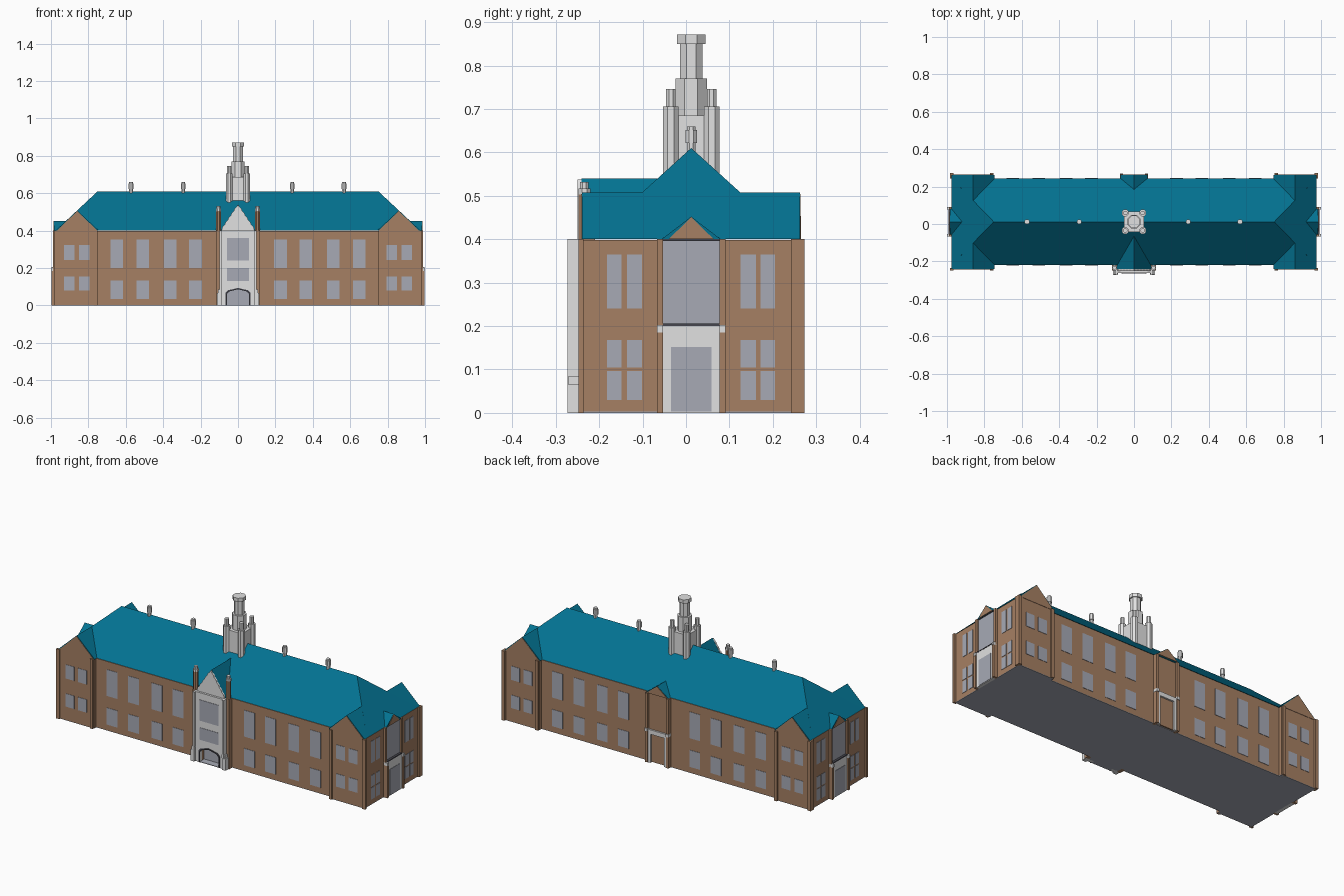
import bpy, bmesh, math
from mathutils import Vector

if "Cube" in bpy.data.objects:
    bpy.data.objects.remove(bpy.data.objects["Cube"])


def mat(name, r, g, b):
    m = bpy.data.materials.new(name)
    m.diffuse_color = (r, g, b, 1)
    m.use_nodes = True
    m.node_tree.nodes["Principled BSDF"].inputs["Base Color"].default_value = m.diffuse_color
    return m


BRICK = mat("brick", 0.38, 0.215, 0.125)
ROOF = mat("teal roof", 0.001, 0.17, 0.285)
STONE = mat("pale stone", 0.75, 0.75, 0.75)
GLASS = mat("grey glass", 0.385, 0.40, 0.46)
DARK = mat("dark slate", 0.06, 0.06, 0.075)


def finish(name, bm, m):
    bmesh.ops.recalc_face_normals(bm, faces=bm.faces)
    me = bpy.data.meshes.new(name)
    bm.to_mesh(me)
    bm.free()
    me.materials.append(m)
    ob = bpy.data.objects.new(name, me)
    bpy.context.collection.objects.link(ob)
    return ob


def add_box(bm, x0, x1, y0, y1, z0, z1):
    vs = bmesh.ops.create_cube(bm, size=1)["verts"]
    for v in vs:
        v.co = Vector((x1 if v.co.x > 0 else x0, y1 if v.co.y > 0 else y0, z1 if v.co.z > 0 else z0))


def boxes(name, m, items):
    bm = bmesh.new()
    for b in items:
        add_box(bm, *b)
    return finish(name, bm, m)


def mirrored(items):
    return items + [(-b[1], -b[0]) + tuple(b[2:]) for b in items]


def prism(name, m, profile, axis, lo, hi):
    """Extrude an (a, z) profile along the x or y axis."""
    bm = bmesh.new()
    put = (lambda a, z, t: (t, a, z)) if axis == "x" else (lambda a, z, t: (a, t, z))
    face = bm.faces.new([bm.verts.new(put(a, z, lo)) for a, z in profile])
    ext = bmesh.ops.extrude_face_region(bm, geom=[face])["geom"]
    d = Vector(put(0, 0, hi - lo))
    bmesh.ops.translate(bm, verts=[v for v in ext if isinstance(v, bmesh.types.BMVert)], vec=d)
    return finish(name, bm, m)


def octagons(name, m, items, sides=8):
    """Stacked upright columns: (x, y, flat radius, z0, z1)."""
    bm = bmesh.new()
    for x, y, r, z0, z1 in items:
        rr = r / math.cos(math.pi / sides)
        rings = [[bm.verts.new((x + rr * math.cos((i + .5) * math.tau / sides),
                                y + rr * math.sin((i + .5) * math.tau / sides), z))
                  for i in range(sides)] for z in (z0, z1)]
        bm.faces.new(rings[0])
        bm.faces.new(rings[1])
        for i in range(sides):
            j = (i + 1) % sides
            bm.faces.new((rings[0][i], rings[0][j], rings[1][j], rings[1][i]))
    return finish(name, bm, m)


E, CY = 0.40, 0.012          # eave height, ridge line
F, B = -0.22, 0.244          # main walls
WF, WB = -0.24, 0.262        # wing walls
T, G = E - .002, .003        # wall top, wall bottom

# Main walls and wings on a thin floor slab
boxes("main_walls", BRICK, [(-0.76, 0.76, F, B, G, T)])
boxes("wing_walls", BRICK, mirrored([(0.75, 0.974, WF, WB, G, T)]))
boxes("floor_slab", GLASS, [(-0.75, 0.75, F, B, 0, G), (-.1, .1, -.262, F, 0, G)]
      + mirrored([(0.75, 0.974, WF, WB, 0, G)]))

# Hipped main roof
bm = bmesh.new()
ends = []
for s in (-1, 1):
    ends.append([bm.verts.new(p) for p in ((s * .975, F, E), (s * .975, B, E), (s * .75, CY, .61))])
(a, b, c), (d, e, f) = ends
for q in ((a, b, c), (d, e, f), (a, d, f, c), (b, e, f, c), (a, b, e, d)):
    bm.faces.new(q)
finish("main_roof", bm, ROOF)

# Wing roofs, brick gables and side bay roofs
for s, side in ((-1, "left"), (1, "right")):
    tri = [(s * .745, E), (s * .975, E), (s * .86, .507)]
    prism(side + "_wing_roof", ROOF, tri, "y", WF, WB)
    gable = [(s * .75, T), (s * .970, T), (s * .86, .504)]
    prism(side + "_front_gable", BRICK, gable, "y", WF - .002, WF + .002)
    prism(side + "_back_gable", BRICK, gable, "y", WB - .002, WB + .002)
    x0, x1 = sorted((s * .92, s * .984))
    prism(side + "_bay_roof", ROOF, [(CY - .068, E), (CY + .068, E), (CY, .452)], "x", x0, x1)
    x0, x1 = sorted((s * .980, s * .986))
    prism(side + "_bay_gable", BRICK, [(CY - .052, E), (CY + .052, E), (CY, .451)], "x", x0, x1)

# Corner piers
piers = []
for x0, x1 in ((.752, .77), (.965, .985)):
    piers += [(x0, x1, -.248, -.236, 0, E), (x0, x1, .242, .273, 0, E)]
boxes("corner_piers", BRICK, mirrored(piers))

# Side bays: piers, stone doorway, tall glass and dark sills
boxes("side_bay_piers", BRICK, mirrored([(.97, .988, CY + o - .007, CY + o + .007, 0, E) for o in (-.072, .072)]))
boxes("side_bay_lower_piers", BRICK, mirrored([(.97, .998, CY + o - .007, CY + o + .007, 0, .185) for o in (-.072, .072)]))
boxes("side_bay_caps", STONE, mirrored([(.97, 1.0, CY + o - .007, CY + o + .007, .185, .202) for o in (-.072, .072)]))
boxes("side_door_frames", STONE, mirrored([(.97, .990, CY - .065, CY + .065, 0, .2)]))
boxes("side_doors", GLASS, mirrored([(.988, .992, CY - .047, CY + .047, .003, .152)]))
boxes("side_bay_glass", GLASS, mirrored([(.970, .978, CY - .065, CY + .065, .2, T)]))
boxes("side_bay_sills", DARK, mirrored([(.975, .991, CY - .065, CY + .065, .2, .206),
                                       (.975, .982, CY - .065, CY + .065, .396, .401)]))

# Windows on all four sides
wins = []
for cx in (.227, .362, .51, .648):
    for z0, z1 in ((.20, .352), (.035, .132)):
        wins += [(cx - .034, cx + .034, F - .002, F + .003, z0, z1),
                 (cx - .034, cx + .034, B - .003, B + .002, z0, z1)]
for x0, x1 in ((.795, .85), (.875, .93)):
    for z0, z1 in ((.242, .322), (.08, .155)):
        wins += [(x0, x1, WF - .002, WF + .003, z0, z1), (x0, x1, WB - .003, WB + .002, z0, z1)]
for y0, y1 in ((-.182, -.149), (-.136, -.101), (.126, .161), (.172, .205)):
    for z0, z1 in ((.24, .365), (.104, .168), (.03, .097)):
        wins.append((.971, .976, y0, y1, z0, z1))
boxes("windows", GLASS, mirrored(wins))

# Back entrance bay
boxes("back_bay_wall", BRICK, [(-.065, .065, B - .01, .252, G, T)])
boxes("back_bay_piers", BRICK, mirrored([(.06, .075, B - .01, .266, 0, T)]))
boxes("back_bay_caps", STONE, mirrored([(.059, .076, B, .270, .18, .196)]))
boxes("back_door_frame", STONE, [(-.06, .06, .25, .262, .165, .19)]
      + mirrored([(.044, .06, .25, .262, 0, .165)]))
prism("back_bay_roof", ROOF, [(-.072, E), (.072, E), (0, .454)], "y", .17, .262)
prism("back_bay_gable", BRICK, [(-.066, E), (.066, E), (0, .453)], "y", .26, .265)

# Front entrance: brick bay around a recessed doorway, roof and stone panel
boxes("porch_walls", BRICK, [(-.1, .1, -.242, F + .01, .086, T)]
      + mirrored([(.06, .1, -.242, F + .01, G, .086)]))
prism("porch_roof", ROOF, [(-.09, E), (.09, E), (0, .54)], "y", -.241, -.05)
half = [(.09, 0), (.09, E)]
steps = [(.088, E)]
for i in range(5):                       # stepped parapet
    x, z = .075 - i * .016, .42 + i * .024
    steps += [(x + .008, z), (x - .004, z + .012)]
arch = [(.06, 0), (.06, .06), (.048, .074), (.0, .086)]
mirror_arch = [(-x, z) for x, z in arch[:-1]]
panel = half + [(-x, z) for x, z in reversed(half)] + mirror_arch + arch[::-1]
prism("entrance_panel", STONE, panel, "y", -.262, -.242)
prism("entrance_parapet", STONE, steps + [(0, .537)] + [(-x, z) for x, z in reversed(steps)], "y", -.250, -.240)
boxes("front_door", GLASS, [(-.06, .06, F - .002, F + .002, G, .087)])
outer = [(x * 1.12, z + .007 if z else 0) for x, z in arch]
prism("door_arch_trim", DARK, outer + [(-x, z) for x, z in reversed(outer[:-1])] + mirror_arch + arch[::-1],
      "y", -.265, -.260)
boxes("entrance_windows", GLASS, [(-.06, .06, -.264, -.26, .24, .36), (-.06, .06, -.264, -.26, .13, .2)])
boxes("entrance_columns", STONE, mirrored([(.088, .099, -.273, -.24, 0, E), (.088, .112, -.273, -.24, 0, .066),
                                          (.086, .106, -.271, -.24, .066, .085)]))
boxes("entrance_piers", BRICK, mirrored([(.096, .117, -.248, F + .01, 0, E)]))
octagons("entrance_turrets", BRICK, [(s * .104, -.235, .013, T, .505) for s in (-1, 1)])
octagons("entrance_turret_caps", STONE, [(s * .104, -.234, r, z0, z1) for s in (-1, 1)
                                         for r, z0, z1 in ((.014, .503, .517), (.010, .517, .532))])

# Central tower
boxes("tower_base", STONE, [(-.054, .054, CY - .054, CY + .054, .5, .685)])
corners = [(sx * .047, CY + sy * .047) for sx in (-1, 1) for sy in (-1, 1)]
octagons("tower_buttresses", STONE, [(x, y, .018, .5, .706) for x, y in corners])
octagons("tower_pinnacles", STONE, [(x, y, .011, .70, .746) for x, y in corners])
octagons("tower_lantern", STONE, [(0, CY, .036, .68, .77), (0, CY, .026, .77, .852), (0, CY, .033, .85, .871)])

# Ridge vents
vents = []
for x in (-.572, -.293, .29, .567):
    vents += [(x, CY, .010, .59, .625), (x, CY, .013, .622, .652), (x, CY, .010, .652, .66)]
octagons("ridge_vents", STONE, vents)
